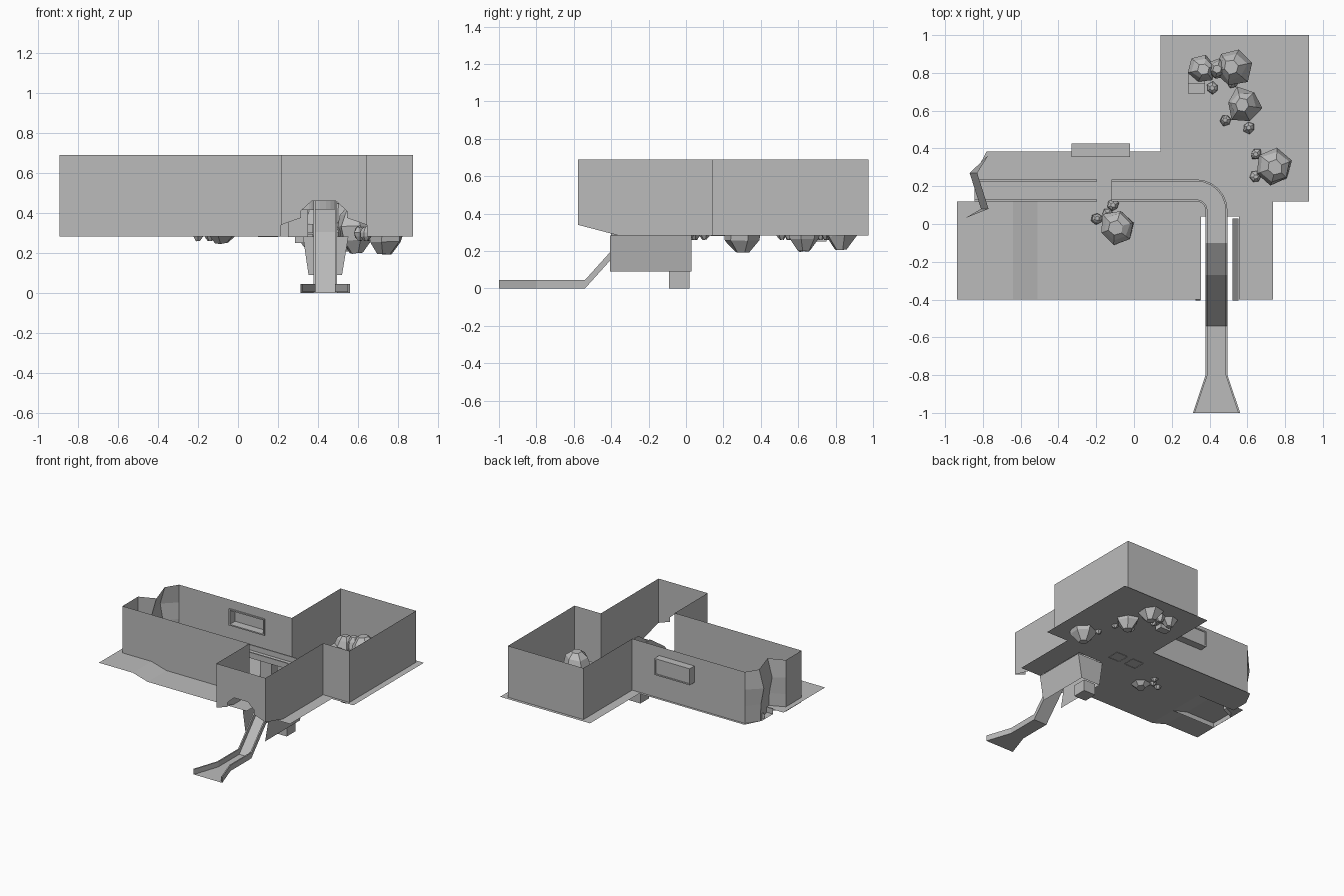
import bpy, math, random

if "Cube" in bpy.data.objects:
    bpy.data.objects.remove(bpy.data.objects["Cube"])

random.seed(4)
stone = bpy.data.materials.new("stone_grey")
stone.diffuse_color = (0.5, 0.5, 0.5, 1)
stone.use_nodes = True
stone.node_tree.nodes["Principled BSDF"].inputs["Base Color"].default_value = stone.diffuse_color


def make(name, verts, faces):
    me = bpy.data.meshes.new(name)
    me.from_pydata(verts, [], faces)
    me.validate()
    me.materials.append(stone)
    ob = bpy.data.objects.new(name, me)
    bpy.context.collection.objects.link(ob)
    return ob


def loft(name, rows, closed=False):
    """Skin a list of equally long point rows."""
    n = len(rows[0])
    faces = []
    for i in range(len(rows) - 1):
        for j in range(n if closed else n - 1):
            k = (j + 1) % n
            faces.append((i * n + j, i * n + k, (i + 1) * n + k, (i + 1) * n + j))
    return make(name, [p for r in rows for p in r], faces)


def sheet(name, x0, x1, y0, y1, z):
    return make(name, [(x0, y0, z), (x1, y0, z), (x1, y1, z), (x0, y1, z)], [(0, 1, 2, 3)])


def tube(name, x0, x1, y0, y1, z0, z1, cap=False):
    base = [(x0, y0), (x1, y0), (x1, y1), (x0, y1)]
    v = [(x, y, z) for z in (z0, z1) for x, y in base]
    f = [(i, (i + 1) % 4, 4 + (i + 1) % 4, 4 + i) for i in range(4)]
    if cap:
        f += [(3, 2, 1, 0), (4, 5, 6, 7)]
    return make(name, v, f)


LOW, TOP = 0.283, 0.69

# Main walls: open sheet, three parts around the plan
plan = [(0.645, -0.36), (0.645, 0.143), (0.875, 0.143), (0.875, 0.975), (0.215, 0.975), (0.215, 0.365)]
loft("right_room_walls", [[(x, y, z) for x, y in plan] for z in (LOW, TOP)])
plan = [(-0.895, 0.03), (-0.895, -0.166), (0.215, -0.166)]
loft("left_room_walls", [[(x, y, z) for x, y in plan] for z in (LOW, TOP)])

# Back wall with an opening for the niche
xs, zs = (-0.77, -0.32, -0.03, 0.215), (LOW, 0.5, 0.61, TOP)
v = [(x, 0.365, z) for z in zs for x in xs]
f = [(r * 4 + c, r * 4 + c + 1, r * 4 + c + 5, r * 4 + c + 4)
     for r in range(3) for c in range(3) if (r, c) != (1, 1)]
make("back_wall", v, f)
tube("wall_niche", -0.33, -0.02, 0.355, 0.425, 0.49, 0.50, True)
tube("niche_lintel", -0.33, -0.02, 0.355, 0.425, 0.61, 0.62, True)
for x in (-0.33, -0.03):
    tube("niche_jamb", x, x + 0.01, 0.355, 0.425, 0.50, 0.61, True)
make("niche_back", [(-0.32, 0.42, 0.5), (-0.03, 0.42, 0.5), (-0.03, 0.42, 0.61), (-0.32, 0.42, 0.61)],
     [(0, 1, 2, 3)])

# Rocky spring nook at the left end, bulging at mid height
nook = [(-0.895, 0.03), (-0.77, 0.08), (-0.83, 0.27), (-0.77, 0.365)]
rows = []
for z, out in ((LOW, -0.01), (0.42, -0.015), (0.55, -0.04), (TOP, 0.0)):
    rows.append([(x + (out if 0 < i < 3 else 0), y, z) for i, (x, y) in enumerate(nook)])
loft("spring_nook", rows)

# Exit porch: sides with sloped lower edge, front with an arch
for x in (0.215, 0.645):
    side = [(x, -0.578, 0.34), (x, -0.36, LOW), (x, -0.36, TOP), (x, -0.578, TOP)]
    make("porch_side", side, [(0, 1, 2, 3)])
make("porch_inner_side", [(0.215, -0.36, LOW), (0.215, -0.166, LOW), (0.215, -0.166, TOP), (0.215, -0.36, TOP)],
     [(0, 1, 2, 3)])
half = [(-0.215, 0.34), (-0.115, 0.375), (-0.115, 0.41), (-0.06, 0.46)]
arch = half + [(-x, z) for x, z in reversed(half)]
loft("porch_front", [[(0.43 + x, -0.578, z) for x, z in arch],
                     [(0.43 + x, -0.578, TOP) for x, z in arch]])

# Floors: raised on the left, with a gap for the slide
loft("left_floor", [[(x, y, z) for x, z in ((-0.937, 0.32), (-0.64, 0.32), (-0.51, LOW), (0.355, LOW))]
                    for y in (-0.4, 0.12)])
sheet("slide_right_floor", 0.555, 0.735, -0.4, 0.12, LOW)
sheet("slide_back_floor", 0.355, 0.555, 0.04, 0.12, LOW)
sheet("right_room_floor", 0.14, 0.926, 0.12, 1.0, LOW)
sheet("back_floor", -0.61, 0.14, 0.12, 0.385, LOW)
make("spring_basin", [(-0.61, 0.12, LOW), (-0.61, 0.385, LOW), (-0.78, 0.385, LOW),
                      (-0.845, 0.26, LOW), (-0.845, 0.12, LOW)], [(0, 1, 2, 3, 4)])

# Water channels: U-shaped trough swept along a path
def trough(name, path, h=0.045, t=0.01):
    rows = []
    for i, (x, y, z, w) in enumerate(path):
        a, b = path[max(i - 1, 0)], path[min(i + 1, len(path) - 1)]
        d = math.hypot(b[0] - a[0], b[1] - a[1])
        nx, ny = -(b[1] - a[1]) / d, (b[0] - a[0]) / d
        prof = [(-w, 0), (-w, h), (-w + t, h), (-w + t, 0.004), (w - t, 0.004), (w - t, h), (w, h), (w, 0)]
        rows.append([(x + nx * s, y + ny * s, z + u) for s, u in prof])
    return loft(name, rows, True)


W = 0.058
trough("left_channel", [(-0.845, 0.178, 0.285, W), (-0.195, 0.178, 0.285, W)])
path = [(-0.12, 0.178, 0.415, W)]
for i in range(7):
    a = math.radians(90 - 15 * i)
    path.append((0.33 + 0.107 * math.cos(a), 0.071 + 0.107 * math.sin(a), 0.415, W))
path += [(0.437, y, z, w) for y, z, w in
         ((-0.1, 0.415, W), (-0.27, 0.30, W), (-0.54, 0, W), (-0.8, 0, W), (-1.0, 0, 0.125))]
trough("water_slide", path)
for x in (0.15, 0.3):
    tube("channel_pillar", x - 0.05, x + 0.05, 0.13, 0.225, 0.28, 0.415)

# Chute casing below the floor, with a foot
loft("chute_casing", [[(xl, -0.405, z), (xl, 0.03, z), (xr, 0.03, z), (xr, -0.405, z)]
                      for z, xl, xr in ((0.09, 0.353, 0.521), (LOW, 0.325, 0.553))])
tube("chute_foot", 0.385, 0.49, -0.09, 0.02, 0, 0.09, True)


# Boulders: six-sided, irregular stacked rings
def rock(x, y, r, z0, z1, name="boulder"):
    rows, turn = [], random.uniform(0, 1)
    lean = random.uniform(-0.15, 0.15) * r
    for k, (t, s) in enumerate(((0, 0.35), (0.3, 0.85), (0.6, 1.0), (0.85, 0.75), (1, 0.4))):
        row = []
        for j in range(6):
            a = turn + j * math.pi / 3
            q = r * s * random.uniform(0.85, 1.1)
            row.append((x + lean * k / 2 + q * math.cos(a), y + q * math.sin(a),
                        z0 + (z1 - z0) * t + random.uniform(-0.06, 0.06) * r))
        rows.append(row)
    n = [p for row in rows for p in row]
    f = [(i * 6 + j, i * 6 + (j + 1) % 6, i * 6 + 6 + (j + 1) % 6, i * 6 + 6 + j)
         for i in range(4) for j in range(6)]
    make(name, n, f + [tuple(range(5, -1, -1)), tuple(range(24, 30))])


for x, y, r, z0, z1 in ((0.54, 0.83, 0.10, 0.21, 0.45), (0.44, 0.82, 0.06, 0.24, 0.43),
                        (0.35, 0.82, 0.075, 0.23, 0.42), (0.59, 0.63, 0.095, 0.20, 0.42),
                        (0.73, 0.30, 0.105, 0.19, 0.42), (-0.08, -0.02, 0.10, 0.25, 0.40)):
    rock(x, y, r, z0, z1)
for x, y in ((0.42, 0.72), (0.52, 0.75), (0.49, 0.55), (0.61, 0.51), (0.65, 0.37), (0.64, 0.25),
             (-0.20, 0.03), (-0.11, 0.10), (-0.14, 0.05)):
    rock(x, y, 0.032, 0.26, 0.33, "pebble")
for z in (0.25, 0.30):
    tube("flat_stone", 0.285, 0.375, 0.69 + (z - 0.25), 0.75 + (z - 0.25), z, z + 0.045, True)
